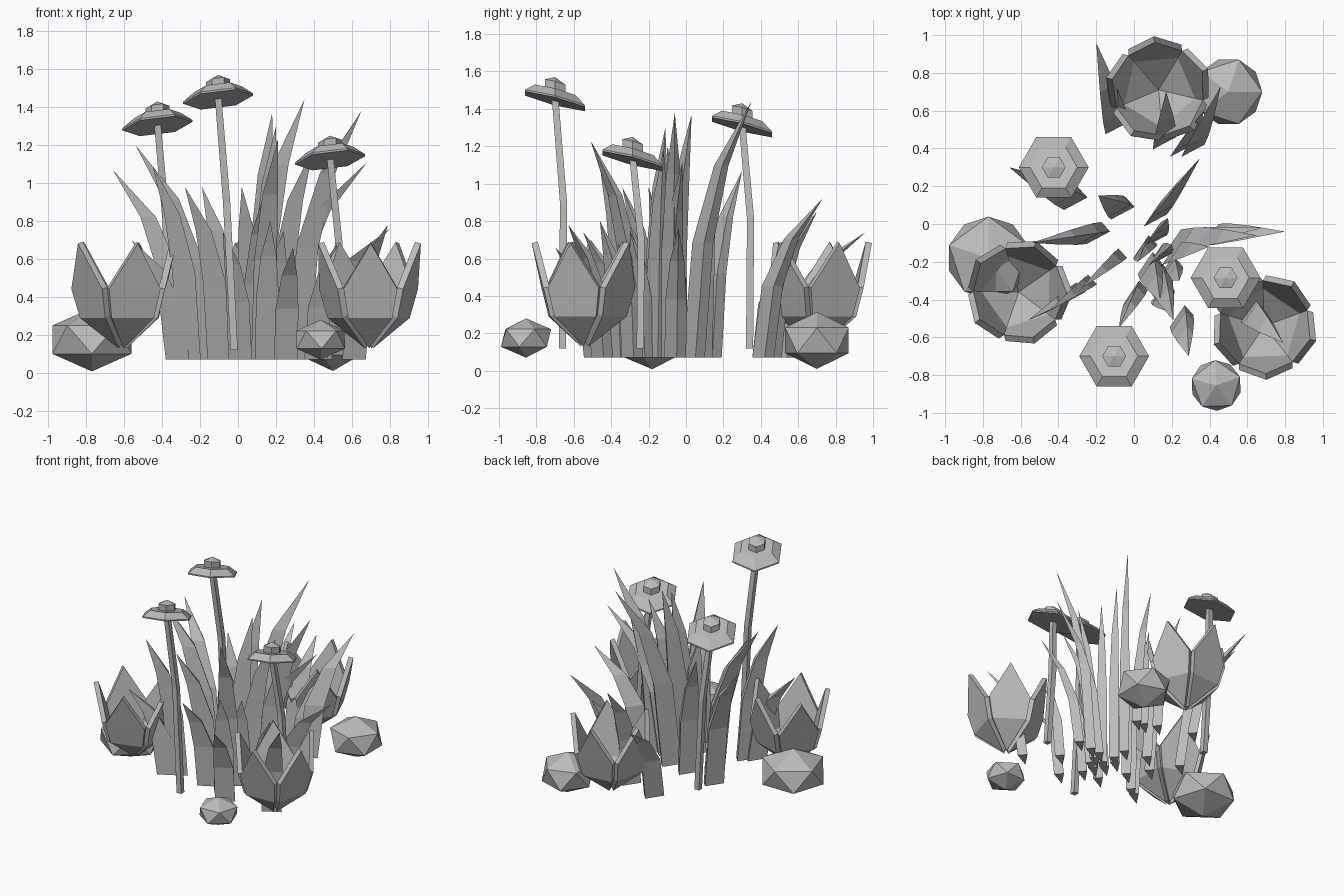
import bpy, bmesh, math
from mathutils import Vector, Matrix

cube = bpy.data.objects.get("Cube")
if cube:
    bpy.data.objects.remove(cube, do_unlink=True)

grey = bpy.data.materials.new("stone_grey")
grey.use_nodes = True
colour = (0.5, 0.5, 0.5, 1)
grey.diffuse_color = colour
grey.node_tree.nodes["Principled BSDF"].inputs["Base Color"].default_value = colour


def finish(name, bm):
    mesh = bpy.data.meshes.new(name)
    bm.to_mesh(mesh)
    bm.free()
    mesh.materials.append(grey)
    obj = bpy.data.objects.new(name, mesh)
    bpy.context.collection.objects.link(obj)
    return obj


def loft(bm, rings, tip=None):
    """Skin rings of points, closing the start and either a tip or the end."""
    loops = [[bm.verts.new(p) for p in ring] for ring in rings]
    n = len(loops[0])
    bm.faces.new(loops[0])
    for a, b in zip(loops, loops[1:]):
        for i in range(n):
            j = (i + 1) % n
            bm.faces.new((a[i], a[j], b[j], b[i]))
    if tip is None:
        bm.faces.new(loops[-1])
    else:
        top = bm.verts.new(tip)
        for i in range(n):
            bm.faces.new((loops[-1][i], loops[-1][(i + 1) % n], top))
    bmesh.ops.recalc_face_normals(bm, faces=bm.faces)


def polygon(sides, radius, centre, turn=0):
    c = Vector(centre)
    angles = [turn + k * math.tau / sides for k in range(sides)]
    return [c + Vector((radius * math.cos(a), radius * math.sin(a), 0)) for a in angles]


def flower(name, x, y, z):
    # Bent square stem
    bm = bmesh.new()
    turn = math.pi / 4
    loft(bm, [polygon(4, 0.027, (x + 0.085, y + 0.04, 0.12), turn),
              polygon(4, 0.027, (x + 0.045, y + 0.045, z * 0.62), turn),
              polygon(4, 0.025, (x, y, z + 0.01), turn)])
    finish(name + "_stem", bm)
    # Slanted cap with a small pointed bud
    bm = bmesh.new()
    loft(bm, [polygon(6, 0.185, (0, 0, -0.01)), polygon(6, 0.185, (0, 0, 0)),
              polygon(6, 0.125, (0, 0, 0.045))])
    loft(bm, [polygon(6, 0.063, (0, 0, 0.04)), polygon(6, 0.063, (0, 0, 0.09))],
         (0, 0, 0.12))
    slant = Matrix.Identity(4)
    slant[2][0], slant[2][1] = 0.12, -0.26
    bm.transform(Matrix.Translation((x, y, z)) @ slant)
    finish(name + "_head", bm)


def cup_plant(name, x, y, angle):
    # Five kite-shaped petals touching on the inside, thickened outwards
    profile = [(0.16, 0.305), (0.195, 0.45)]
    bm = bmesh.new()
    for k in range(5):
        a = math.radians(angle + 72 * k)
        out = Vector((math.cos(a), math.sin(a), 0))
        side = Vector((-out.y, out.x, 0))
        base = Vector((x, y, 0))
        rows = []
        for r, z in profile:
            p = base + out * r + Vector((0, 0, z))
            w = side * r * math.tan(math.pi / 5)
            rows.append((bm.verts.new(p - w), bm.verts.new(p + w)))
        low, high = rows
        root = bm.verts.new(base + Vector((0, 0, 0.155)))
        tip = bm.verts.new(base + out * 0.252 + Vector((0, 0, 0.69)))
        bm.faces.new((root, low[1], low[0]))
        bm.faces.new((low[0], low[1], high[1], high[0]))
        bm.faces.new((high[0], high[1], tip))
    # Wind every face the same way, facing out of the cup
    bm.normal_update()
    for face in bm.faces:
        away = face.calc_center_median() - Vector((x, y, 0.6))
        if face.normal.dot(away) < 0:
            face.normal_flip()
    obj = finish(name, bm)
    solid = obj.modifiers.new("thickness", "SOLIDIFY")
    solid.thickness = 0.034
    solid.offset = 1


def rock(name, x, y, z, radius, half_height, angle):
    bm = bmesh.new()
    bmesh.ops.create_icosphere(bm, subdivisions=1, radius=1)
    bm.transform(Matrix.Translation((x, y, z))
                 @ Matrix.Rotation(math.radians(angle), 4, "Z")
                 @ Matrix.Diagonal((radius, radius, half_height, 1)))
    finish(name, bm)


along = Vector((math.cos(math.radians(42)), math.sin(math.radians(42)), 0))
across = Vector((-along.y, along.x, 0))


def blade(name, bx, by, tx, ty, tz):
    # Wedge-section blade, upright at the base and bending out to a point
    base, tip = Vector((bx, by, 0.07)), Vector((tx, ty, tz))
    lean = Vector((tx - bx, ty - by, 0))
    rings = []
    for t, shift, w in ((0, 0, 0.068), (0.45, 0.15, 0.066), (0.75, 0.47, 0.045)):
        c = base + lean * shift + Vector((0, 0, (tz - base.z) * t))
        rings.append([c + along * w + across * w * 0.5,
                      c + along * w - across * w * 0.5, c - along * w])
    bm = bmesh.new()
    loft(bm, rings, tip)
    finish(name, bm)


for i, spot in enumerate([(-0.425, 0.3, 1.31), (-0.105, -0.7, 1.45), (0.485, -0.285, 1.13)]):
    flower(f"flower_{i + 1}", *spot)

for i, spot in enumerate([(-0.61, -0.36, 71), (0.69, -0.54, 56), (0.13, 0.71, 95)]):
    cup_plant(f"cup_plant_{i + 1}", *spot)

rock("rock_large", -0.77, -0.18, 0.175, 0.245, 0.167, 18)
rock("rock_small", 0.435, -0.855, 0.175, 0.15, 0.105, 20)
rock("rock_medium", 0.5, 0.7, 0.162, 0.2, 0.152, 0)

# Grass blades: base x, base y, tip x, tip y, tip height
grass = [
    (-0.1, 0.52, -0.2, 0.96, 0.74), (0.3, 0.4, 0.46, 0.73, 0.92),
    (0.15, 0.44, 0.17, 0.7, 0.85), (0.24, 0.4, 0.37, 0.6, 0.7),
    (0.1, 0.03, 0.35, 0.35, 1.44), (-0.07, 0.07, -0.19, 0.15, 0.98),
    (-0.2, -0.06, -0.54, -0.1, 1.2), (-0.32, 0.12, -0.66, 0.3, 1.07),
    (-0.11, -0.2, -0.28, -0.34, 0.98), (-0.27, -0.34, -0.45, -0.46, 1.09),
    (-0.33, -0.38, -0.56, -0.51, 0.7), (0.3, -0.09, 0.65, -0.06, 1.38),
    (0.22, -0.1, 0.68, -0.02, 1.11), (0.42, -0.07, 0.8, -0.04, 0.76),
    (0.24, -0.5, 0.29, -0.7, 0.66), (0.12, -0.28, 0.21, -0.51, 1.23),
    (0.0, -0.37, -0.08, -0.55, 0.74), (0.6, -0.46, 0.79, -0.63, 0.78),
    (0.1, -0.08, 0.18, 0.03, 1.37), (0.2, -0.17, 0.4, -0.12, 1.19),
    (0.05, -0.13, 0.02, -0.2, 0.98), (0.12, -0.18, 0.2, -0.11, 1.3),
    (0.14, -0.37, 0.17, -0.46, 0.8), (0.4, -0.3, 0.52, -0.36, 0.68),
    (0.07, -0.22, 0.14, -0.42, 0.95), (0.18, -0.24, 0.24, -0.3, 0.75),
]
for i, spot in enumerate(grass):
    blade(f"grass_blade_{i + 1}", *spot)
